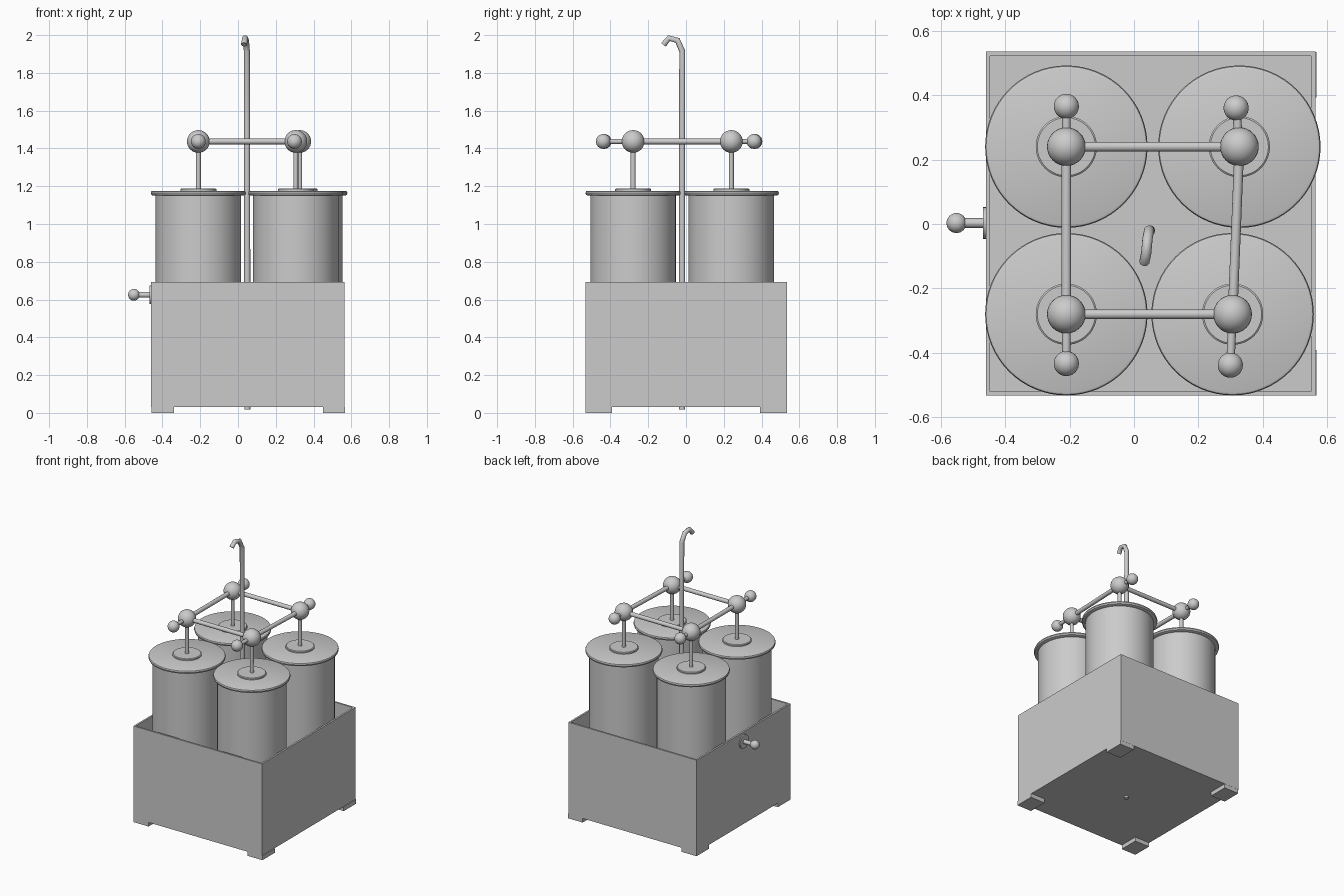
import bpy, math
from mathutils import Vector

if "Cube" in bpy.data.objects:
    bpy.data.objects.remove(bpy.data.objects["Cube"])


def finish(name, verts, faces, smooth=True):
    me = bpy.data.meshes.new(name)
    me.from_pydata(verts, [], faces)
    me.update()
    ob = bpy.data.objects.new(name, me)
    bpy.context.collection.objects.link(ob)
    if smooth:
        bpy.context.view_layer.objects.active = ob
        ob.select_set(True)
        bpy.ops.object.shade_smooth_by_angle(angle=math.radians(35))
        ob.select_set(False)
    return ob


def lathe(name, profile, origin, axis=(0, 0, 1), n=48):
    """Revolve (radius, height) points about an axis, closing both ends."""
    q = Vector((0, 0, 1)).rotation_difference(Vector(axis))
    verts, faces = [], []
    for r, h in profile:
        for i in range(n):
            a = 2 * math.pi * i / n
            verts.append(q @ Vector((r * math.cos(a), r * math.sin(a), h)) + Vector(origin))
    for k in range(len(profile) - 1):
        for i in range(n):
            j = (i + 1) % n
            faces.append((k*n + i, k*n + j, (k+1)*n + j, (k+1)*n + i))
    faces.append(tuple(reversed(range(n))))
    faces.append(tuple(range((len(profile) - 1) * n, len(profile) * n)))
    return finish(name, verts, faces)


def rod(name, a, b, r, n=16):
    d = Vector(b) - Vector(a)
    return lathe(name, [(r, 0), (r, d.length)], a, d.normalized(), n)


def ball(name, c, r):
    bpy.ops.mesh.primitive_uv_sphere_add(segments=32, ring_count=16, radius=r, location=c)
    ob = bpy.context.object
    ob.name = name
    bpy.ops.object.shade_smooth()
    ob.select_set(False)


def box(name, lo, hi):
    bpy.ops.mesh.primitive_cube_add(size=1, location=[(a + b) / 2 for a, b in zip(lo, hi)])
    ob = bpy.context.object
    ob.name = name
    ob.scale = [b - a for a, b in zip(lo, hi)]
    ob.select_set(False)


# Open wooden case: nested rings from the outer base up over the rim to the floor
X0, X1, Y0, Y1, W = -0.46, 0.563, -0.533, 0.535, 0.013
verts = []
for inset, z in [(0, 0.03), (0, 0.692), (W, 0.692), (W, 0.045)]:
    verts += [(X0+inset, Y0+inset, z), (X1-inset, Y0+inset, z),
              (X1-inset, Y1-inset, z), (X0+inset, Y1-inset, z)]
faces = [(3, 2, 1, 0), (12, 13, 14, 15)]
for k in range(3):
    faces += [(4*k+i, 4*k+(i+1) % 4, 4*k+4+(i+1) % 4, 4*k+4+i) for i in range(4)]
finish("case", verts, faces, smooth=False)

# Corner feet
for x in (-0.458, 0.449):
    for y in (Y0 + 0.001, Y1 - 0.142):
        box("foot", (x, y, 0.0), (x + 0.118, y + 0.141, 0.031))

# Four jars with lids, terminals and small outer knobs
Z = 1.437
jars = [((-0.21, 0.24), (-0.21, 0.365)), ((0.327, 0.24), (0.317, 0.36)),
        ((0.306, -0.28), (0.299, -0.438)), ((-0.21, -0.28), (-0.21, -0.433))]
for (x, y), (kx, ky) in jars:
    lathe("jar", [(0.226, 0.045), (0.226, 1.155)], (x, y, 0), n=64)
    lathe("jar_lid", [(0.24, 1.15), (0.249, 1.154), (0.252, 1.164), (0.249, 1.173), (0.242, 1.176)],
          (x, y, 0), n=64)
    lathe("lid_collar", [(0.095, 1.174), (0.095, 1.184), (0.09, 1.188)], (x, y, 0))
    rod("terminal_rod", (x, y, 1.17), (x, y, Z), 0.013)
    ball("terminal_ball", (x, y, Z), 0.06)
    rod("knob_rod", (x, y, Z), (kx, ky, Z), 0.013)
    ball("knob", (kx, ky, Z), 0.039)

# Connecting rods around the square of terminals
for i in range(4):
    a, b = jars[i][0], jars[(i + 1) % 4][0]
    rod("connecting_rod", (*a, Z), (*b, Z), 0.015)

# Tall central pole with a bent hook, swept as a bevelled curve
path = [(0.05, -0.02, 0.018), (0.048, -0.02, 1.5), (0.047, -0.02, 1.915),
        (0.042, -0.045, 1.972), (0.038, -0.09, 1.984), (0.032, -0.118, 1.95)]
cu = bpy.data.curves.new("hooked_pole", "CURVE")
cu.dimensions = "3D"
cu.bevel_depth = 0.016
cu.bevel_resolution = 4
cu.use_fill_caps = True
sp = cu.splines.new("POLY")
sp.points.add(len(path) - 1)
for p, co in zip(sp.points, path):
    p.co = (*co, 1)
bpy.context.collection.objects.link(bpy.data.objects.new("hooked_pole", cu))

# Side contact on the left wall
rod("contact_plate", (X0 + 0.002, 0.003, 0.625), (X0 - 0.008, 0.003, 0.625), 0.049, 32)
rod("contact_rod", (X0, 0.003, 0.625), (-0.55, 0.003, 0.625), 0.015)
ball("contact_knob", (-0.551, 0.003, 0.625), 0.031)
